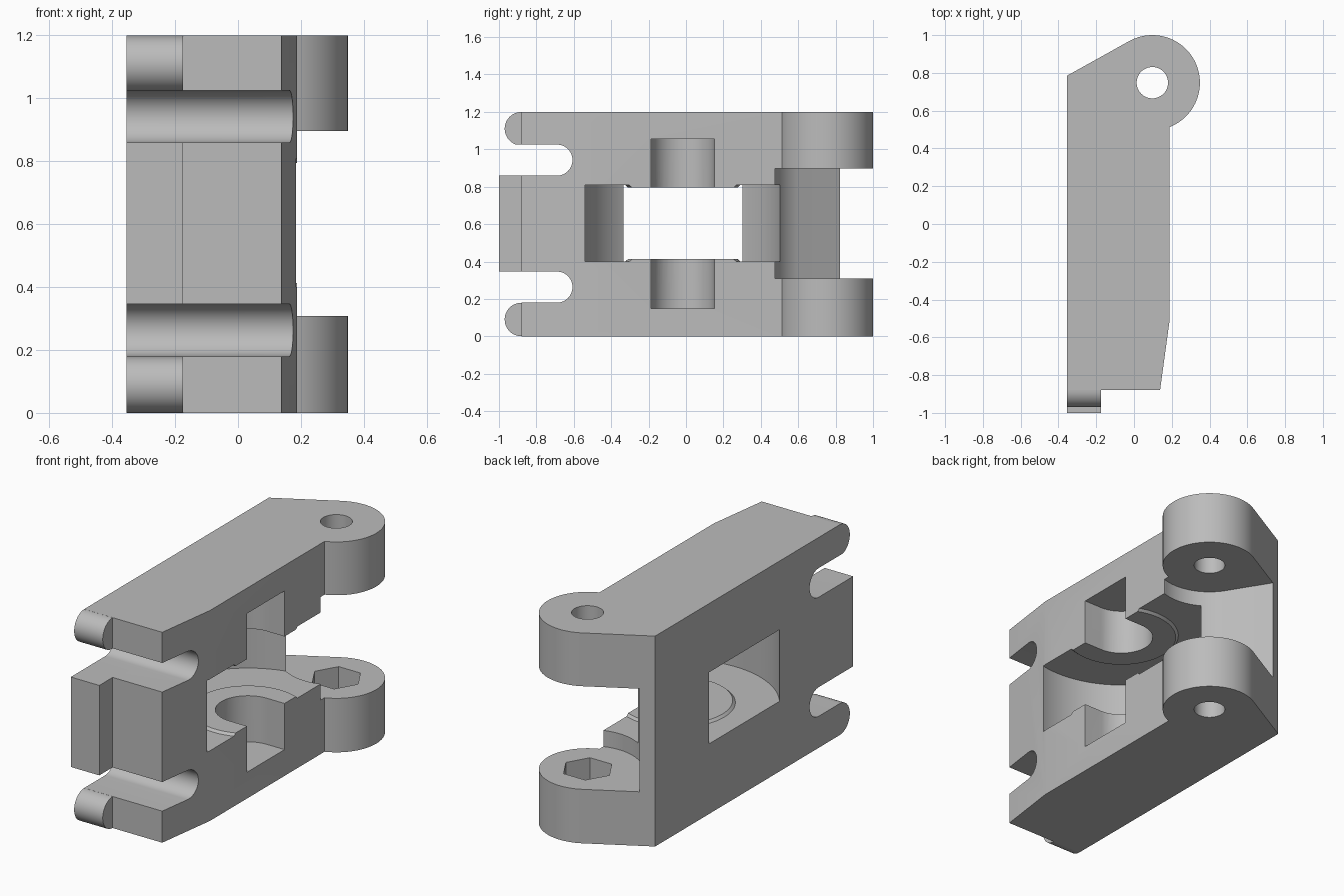
import bpy
from math import radians, cos, sin, pi

cube = bpy.data.objects.get("Cube")
if cube:
    bpy.data.objects.remove(cube, do_unlink=True)

grey = bpy.data.materials.new("plain grey")
grey.use_nodes = True
GREY = (0.5, 0.5, 0.5, 1)
grey.diffuse_color = GREY
grey.node_tree.nodes["Principled BSDF"].inputs["Base Color"].default_value = GREY


def arc(cx, cy, r, start, end, n=24):
    angles = [radians(start + (end - start) * i / n) for i in range(n + 1)]
    return [(cx + r * cos(a), cy + r * sin(a)) for a in angles]


def prism(name, outline, low, high, axis="z"):
    """Extrude an outline: (x, y) along z, or (y, z) along x."""
    def place(p, h):
        return (p[0], p[1], h) if axis == "z" else (h, p[0], p[1])
    n = len(outline)
    verts = [place(p, h) for h in (low, high) for p in outline]
    faces = [tuple(reversed(range(n))), tuple(range(n, 2 * n))]
    faces += [(i, (i + 1) % n, n + (i + 1) % n, n + i) for i in range(n)]
    return make(name, verts, faces)


def lathe(name, profile, cx, cy, n=96):
    """Spin a closed (radius, z) profile whose ends lie on the axis."""
    verts = [(cx, cy, profile[0][1]), (cx, cy, profile[-1][1])]
    rings = profile[1:-1]
    for r, z in rings:
        verts += [(cx + r * cos(2 * pi * i / n), cy + r * sin(2 * pi * i / n), z) for i in range(n)]
    faces = []
    for i in range(n):
        j = (i + 1) % n
        faces.append((0, 2 + j, 2 + i))
        for k in range(len(rings) - 1):
            a, b = 2 + k * n, 2 + (k + 1) * n
            faces.append((a + i, a + j, b + j, b + i))
        last = 2 + (len(rings) - 1) * n
        faces.append((1, last + i, last + j))
    return make(name, verts, faces)


def make(name, verts, faces):
    mesh = bpy.data.meshes.new(name)
    mesh.from_pydata(verts, [], faces)
    mesh.materials.append(grey)
    ob = bpy.data.objects.new(name, mesh)
    bpy.context.collection.objects.link(ob)
    return ob


def combine(target, tool, operation="DIFFERENCE"):
    bpy.context.view_layer.objects.active = target
    mod = target.modifiers.new(tool.name, "BOOLEAN")
    mod.operation, mod.solver, mod.object = operation, "EXACT", tool
    bpy.ops.object.modifier_apply(modifier=mod.name)
    bpy.data.objects.remove(tool, do_unlink=True)


LEFT, SIDE, FRONT, TOP = -0.355, 0.187, -0.88, 1.2
PIN = (0.097, 0.748)
BORE = (0.075, -0.017)

# Main body with the rounded hinge barrel
body = prism("link_body", [(LEFT, FRONT), (0.138, FRONT), (SIDE, -0.52)]
             + arc(*PIN, 0.252, -69, 119, 48) + [(LEFT, 0.785)], 0, TOP)

# Middle tongue and rounded prong tips
combine(body, prism("tongue", [(LEFT, -1), (-0.175, -1), (-0.175, -0.8), (LEFT, -0.8)],
                    0.26, 0.94), "UNION")
for z in (0.09, TOP - 0.09):
    tip = arc(FRONT, z, 0.0895, 90, 270) + [(-0.84, z - 0.0895), (-0.84, z + 0.0895)]
    combine(body, prism("prong_tip", tip, LEFT, -0.175, "x"), "UNION")

# Round-ended slots between prongs and tongue
for z in (0.263, 0.942):
    slot = arc(-0.69, z, 0.083, -90, 90) + [(-1.2, z + 0.083), (-1.2, z - 0.083)]
    combine(body, prism("slot_cutter", slot, -1, 1, "x"))

# Rounded corner of the middle block
corner = arc(-0.109, -0.6, 0.292, -72.5, 0) + [(0.5, -0.6), (0.5, -1.2), (-0.021, -1.2)]
combine(body, prism("corner_cutter", corner, 0.3, 0.9))

# Hinge gap with its concave back wall
gap = arc(*PIN, 0.285, 212, 288) + [(0.6, 0.477), (0.6, 1.2), (-0.285, 1.2), (-0.285, 0.825)]
combine(body, prism("gap_cutter", gap, 0.308, 0.896))

# Round cavity leaving a raised ring above and below
combine(body, lathe("cavity_cutter", [(0, 0.413), (0.293, 0.413), (0.307, 0.4), (0.535, 0.4),
                                      (0.535, 0.808), (0.307, 0.808), (0.293, 0.795), (0, 0.795)], *BORE))

# Bore open towards the side
bore = arc(*BORE, 0.169, 90, 270, 32) + [(0.6, BORE[1] - 0.169), (0.6, BORE[1] + 0.169)]
combine(body, prism("bore_cutter", bore, 0.15, 1.055))

# Pin hole and hexagonal nut recess
combine(body, prism("pin_cutter", arc(*PIN, 0.083, 0, 352.5, 47), -0.1, 1.3))
combine(body, prism("nut_cutter", arc(*PIN, 0.137, 0, 300, 5), 0.17, 0.4))

# Smooth curved walls, sharp edges elsewhere
bpy.ops.object.select_all(action="DESELECT")
body.select_set(True)
bpy.context.view_layer.objects.active = body
bpy.ops.object.shade_smooth_by_angle(angle=radians(25))
